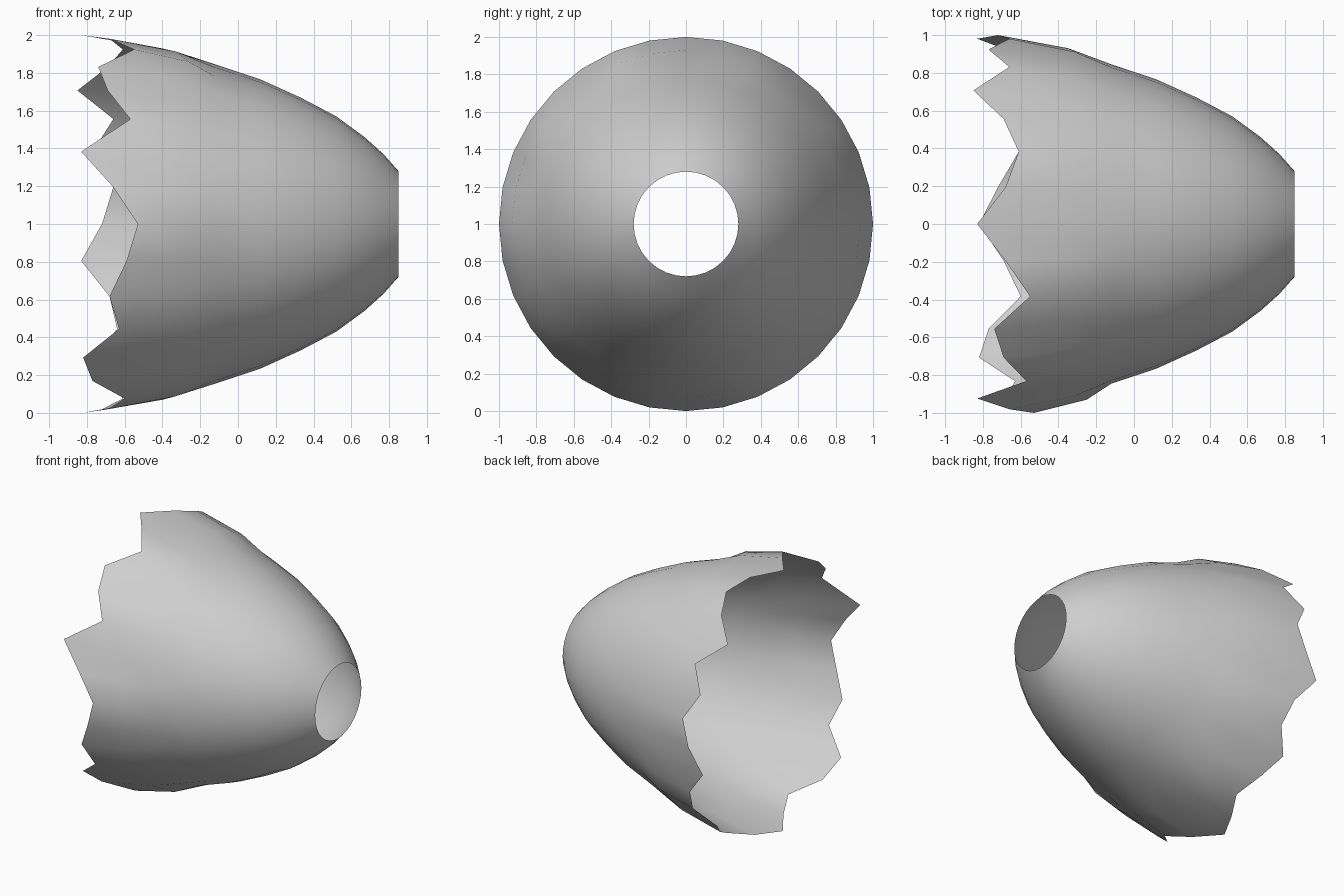
import bpy
import bmesh
from math import sin, cos, tau

cube = bpy.data.objects.get("Cube")
if cube:
    bpy.data.objects.remove(cube, do_unlink=True)

SIDES = 32

# Shell outline from the round hole towards the broken edge: (x, radius)
profile = [(.85, .28), (.77, .37), (.67, .46), (.52, .57),
           (.33, .67), (.12, .765), (-.12, .845)]

# Depth of each broken tooth, going around from the front and up
teeth = [.53, .66, .83, .57, .69, .74, .55, .68,
         .83, .68, .61, .69, .85, .66, .77, .66,
         .72, .83, .68, .64, .76, .68, .61, .72,
         .82, .69, .60, .77, .82, .63, .68, .59]


def ring(bm, xs, radius):
    """Add one ring of vertices around the x axis."""
    verts = []
    for k, x in enumerate(xs):
        a = tau * k / SIDES
        verts.append(bm.verts.new((x, -radius * cos(a), 1 + radius * sin(a))))
    return verts


# Open shell: even rings, a stretched ring, then the jagged rim
bm = bmesh.new()
rings = [ring(bm, [x] * SIDES, r) for x, r in profile]
rings.append(ring(bm, [.02 - .51 * t for t in teeth], .93))
rings.append(ring(bm, [-t for t in teeth], 1))
for a, b in zip(rings, rings[1:]):
    for k in range(SIDES):
        n = (k + 1) % SIDES
        bm.faces.new((a[k], b[k], b[n], a[n]))
bm.normal_update()

# Make the faces point away from the axis
if sum(f.normal.z * (f.calc_center_median().z - 1) for f in bm.faces) < 0:
    bmesh.ops.reverse_faces(bm, faces=bm.faces[:])
for f in bm.faces:
    f.smooth = True

mesh = bpy.data.meshes.new("broken_shell")
bm.to_mesh(mesh)
bm.free()
shell = bpy.data.objects.new("broken_shell", mesh)
bpy.context.collection.objects.link(shell)

# Plain grey surface
grey = bpy.data.materials.new("light_grey")
grey.use_nodes = True
color = (.62, .62, .62, 1)
grey.diffuse_color = color
grey.node_tree.nodes["Principled BSDF"].inputs["Base Color"].default_value = color
mesh.materials.append(grey)
